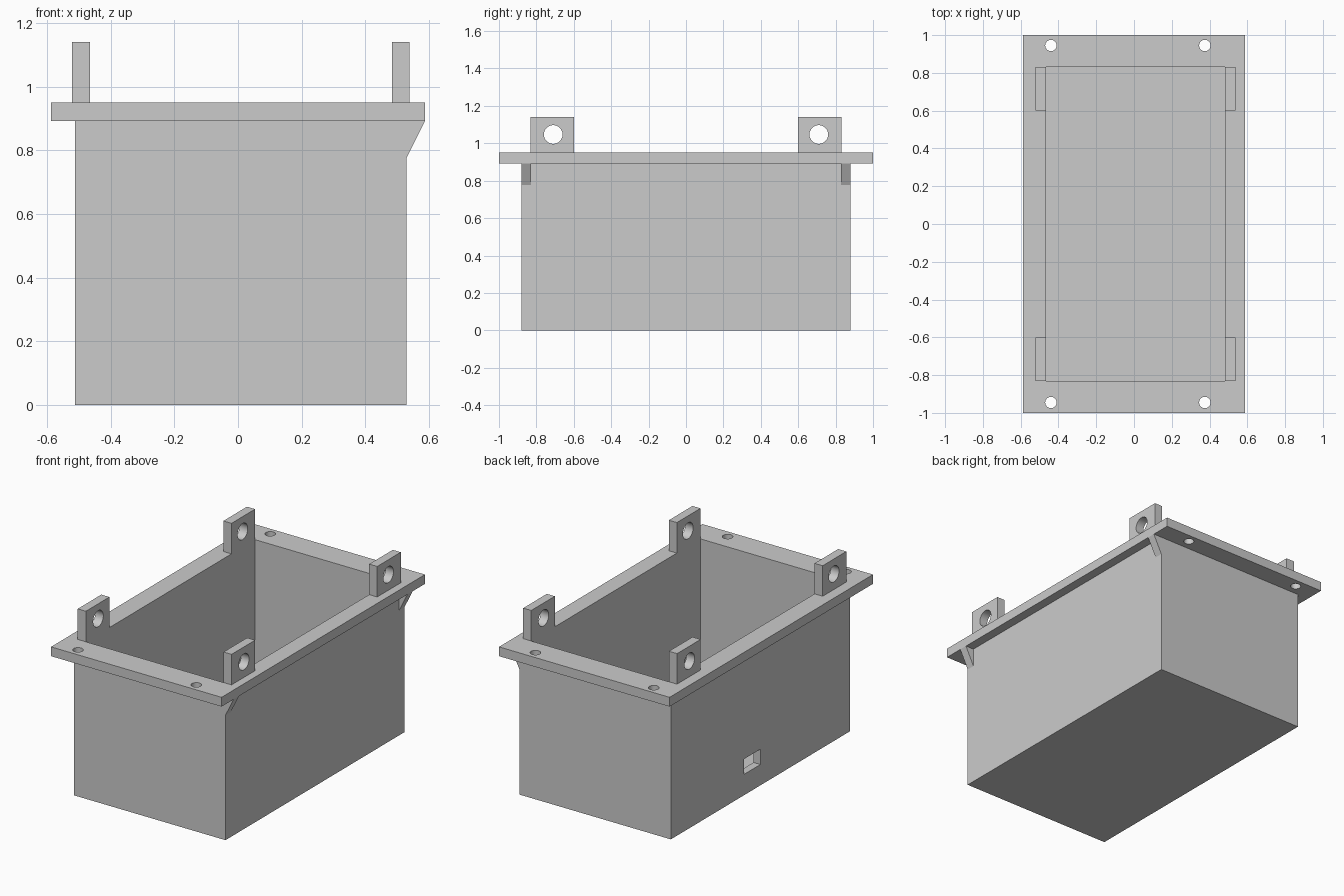
import bpy
import bmesh
from mathutils import Matrix, Vector

cube = bpy.data.objects.get("Cube")
if cube:
    bpy.data.objects.remove(cube, do_unlink=True)

grey = bpy.data.materials.new("light_grey")
grey.use_nodes = True
colour = (0.6, 0.6, 0.6, 1)
grey.diffuse_color = colour
grey.node_tree.nodes["Principled BSDF"].inputs["Base Color"].default_value = colour


def finish(name, bm):
    bmesh.ops.recalc_face_normals(bm, faces=bm.faces)
    mesh = bpy.data.meshes.new(name)
    bm.to_mesh(mesh)
    bm.free()
    mesh.materials.append(grey)
    obj = bpy.data.objects.new(name, mesh)
    bpy.context.collection.objects.link(obj)
    return obj


def box(name, x, y, z):
    """Box from (min, max) pairs on each axis."""
    bm = bmesh.new()
    size = Vector((x[1] - x[0], y[1] - y[0], z[1] - z[0]))
    centre = Vector((sum(x), sum(y), sum(z))) / 2
    bmesh.ops.create_cube(bm, size=1, matrix=Matrix.LocRotScale(centre, None, size))
    return finish(name, bm)


def cylinder(name, centre, radius, depth, axis):
    bm = bmesh.new()
    turn = Vector((0, 0, 1)).rotation_difference(Vector(axis))
    bmesh.ops.create_cone(bm, cap_ends=True, segments=40, radius1=radius, radius2=radius,
                          depth=depth, matrix=Matrix.LocRotScale(Vector(centre), turn, None))
    return finish(name, bm)


def combine(obj, tool, operation):
    """Apply a boolean and discard the tool object."""
    bpy.context.view_layer.objects.active = obj
    mod = obj.modifiers.new(operation.lower(), "BOOLEAN")
    mod.operation = operation
    mod.solver = "EXACT"
    mod.object = tool
    tool.hide_render = True
    bpy.ops.object.modifier_apply(modifier=mod.name)
    bpy.data.objects.remove(tool, do_unlink=True)


def smooth(obj):
    bpy.ops.object.select_all(action="DESELECT")
    obj.select_set(True)
    bpy.context.view_layer.objects.active = obj
    bpy.ops.object.shade_smooth_by_angle()


RIM_LOW, RIM_TOP = 0.892, 0.95
INNER_L, INNER_R = -0.465, 0.483
SIDE = 0.53
EDGE = 0.587

# Open box with a rim flange
body = box("box_body", (-0.512, SIDE), (-0.88, 0.88), (0, 0.92))
combine(body, box("rim", (-EDGE, EDGE), (-1, 1), (RIM_LOW, RIM_TOP)), "UNION")
combine(body, box("cavity", (INNER_L, INNER_R), (-0.832, 0.832), (0.05, 1.2)), "DIFFERENCE")

# Screw holes through the rim ends
for x in (-0.44, 0.375):
    for y in (-0.945, 0.945):
        combine(body, cylinder("screw_hole", (x, y, 0.92), 0.03, 0.2, (0, 0, 1)), "DIFFERENCE")

# Cable slot low in one long wall
combine(body, box("cable_slot", (-0.6, -0.4), (0, 0.16), (0.13, 0.225)), "DIFFERENCE")
smooth(body)

for end, s in (("front", -1), ("back", 1)):
    # Upright lugs with a cross hole
    for side, x0, x1 in (("right", -0.521, INNER_L), ("left", INNER_R, 0.538)):
        lug = box(f"{end}_{side}_lug", (x0, x1), sorted((s * 0.6, s * 0.832)), (RIM_TOP, 1.14))
        combine(lug, cylinder("lug_hole", ((x0 + x1) / 2, s * 0.71, 1.047), 0.05, 0.2, (1, 0, 0)),
                "DIFFERENCE")
        smooth(lug)

    # Triangular gusset under the rim
    bm = bmesh.new()
    profile = ((SIDE, 0.778), (EDGE, RIM_LOW), (SIDE, RIM_LOW))
    face = bm.faces.new([bm.verts.new((x, s * 0.88, z)) for x, z in profile])
    new = bmesh.ops.extrude_face_region(bm, geom=[face])["geom"]
    bmesh.ops.translate(bm, vec=(0, -s * 0.052, 0),
                        verts=[v for v in new if isinstance(v, bmesh.types.BMVert)])
    finish(f"{end}_gusset", bm)
